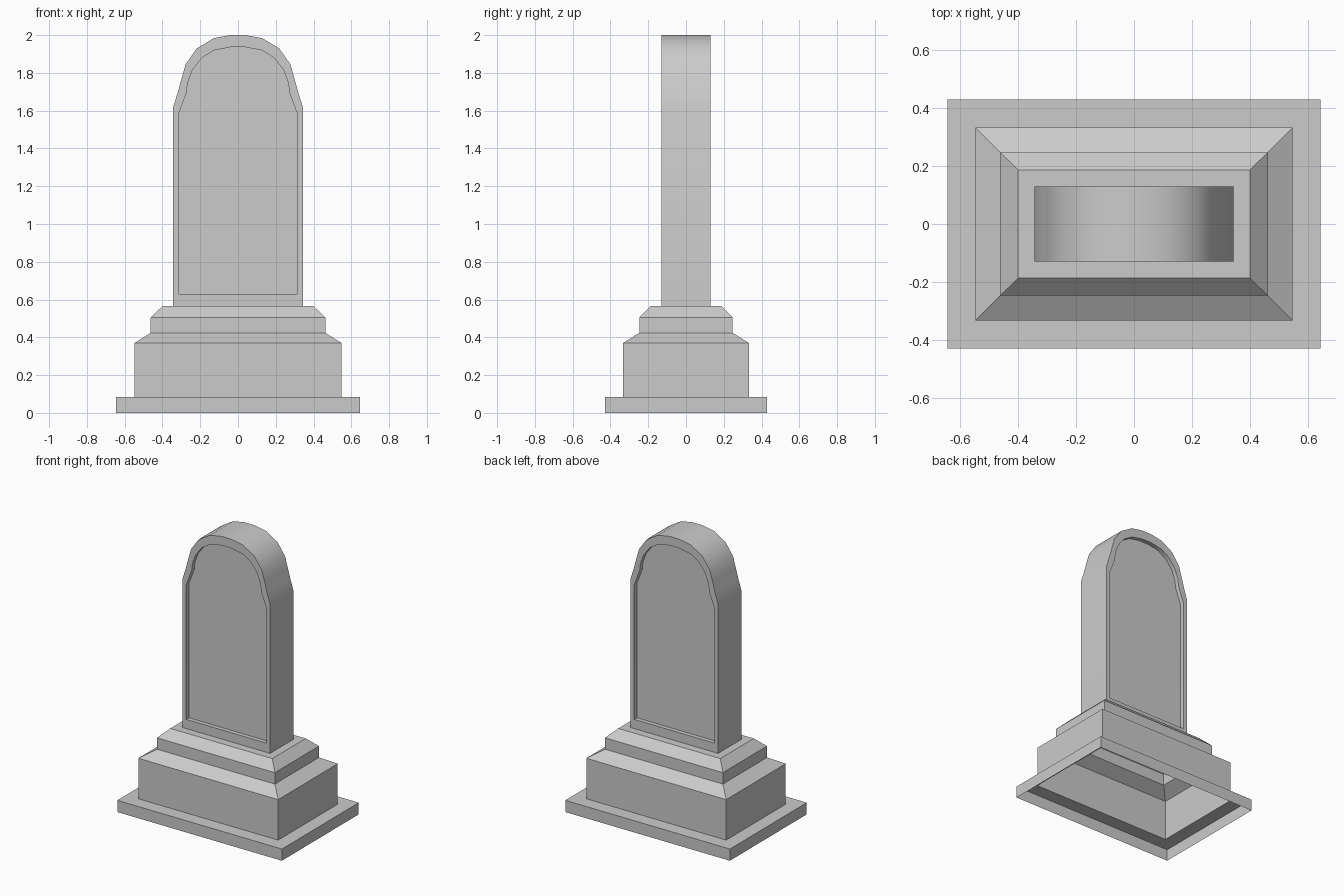
import bpy, bmesh
from math import radians

if "Cube" in bpy.data.objects:
    bpy.data.objects.remove(bpy.data.objects["Cube"])


def bridge(bm, a, b, closed=True):
    n = len(a)
    for i in range(n if closed else n - 1):
        j = (i + 1) % n
        bm.faces.new((a[i], a[j], b[j], b[i]))


def finish(bm, name):
    bmesh.ops.recalc_face_normals(bm, faces=bm.faces)
    mesh = bpy.data.meshes.new(name)
    bm.to_mesh(mesh)
    bm.free()
    ob = bpy.data.objects.new(name, mesh)
    bpy.context.collection.objects.link(ob)
    bpy.ops.object.select_all(action='DESELECT')
    ob.select_set(True)
    bpy.context.view_layer.objects.active = ob
    bpy.ops.object.shade_smooth_by_angle(angle=radians(30))
    return ob


# Stepped plinth: an open-bottomed shell of rectangular rings (half x, half y, z)
rings = [(0.645, 0.43, 0), (0.645, 0.43, 0.083), (0.548, 0.333, 0.083),
         (0.548, 0.333, 0.37), (0.462, 0.247, 0.424), (0.462, 0.247, 0.505),
         (0.40, 0.187, 0.565), (0.343, 0.13, 0.565)]
bm = bmesh.new()
previous = None
for x, y, z in rings:
    loop = [bm.verts.new((sx * x, sy * y, z))
            for sx, sy in ((-1, -1), (1, -1), (1, 1), (-1, 1))]
    if previous:
        bridge(bm, previous, loop)
    previous = loop
finish(bm, "stepped_plinth")

# Upright slab: right half of the outline and of the sunken panel, bottom to top
outer_half = [(0.343, 0.565), (0.343, 1.62), (0.318, 1.70), (0.299, 1.77),
              (0.277, 1.846), (0.218, 1.93), (0.128, 1.984), (0.04, 2.0)]
panel_half = [(0.315, 0.63), (0.315, 1.58), (0.272, 1.695), (0.267, 1.745),
              (0.241, 1.815), (0.193, 1.878), (0.125, 1.92), (0.04, 1.936)]


def outline(bm, half, y):
    pts = half + [(-x, z) for x, z in reversed(half)]
    return [bm.verts.new((x, y, z)) for x, z in pts]


bm = bmesh.new()
edges = []
for side in (-1, 1):
    rim = outline(bm, outer_half, side * 0.13)
    lip = outline(bm, panel_half, side * 0.13)
    panel = outline(bm, panel_half, side * 0.10)
    bridge(bm, rim, lip)
    bridge(bm, lip, panel)
    bm.faces.new(panel)
    edges.append(rim)
# Sides and arched top; the underside stays open onto the plinth
bridge(bm, edges[0], edges[1], closed=False)
finish(bm, "upright_slab")
